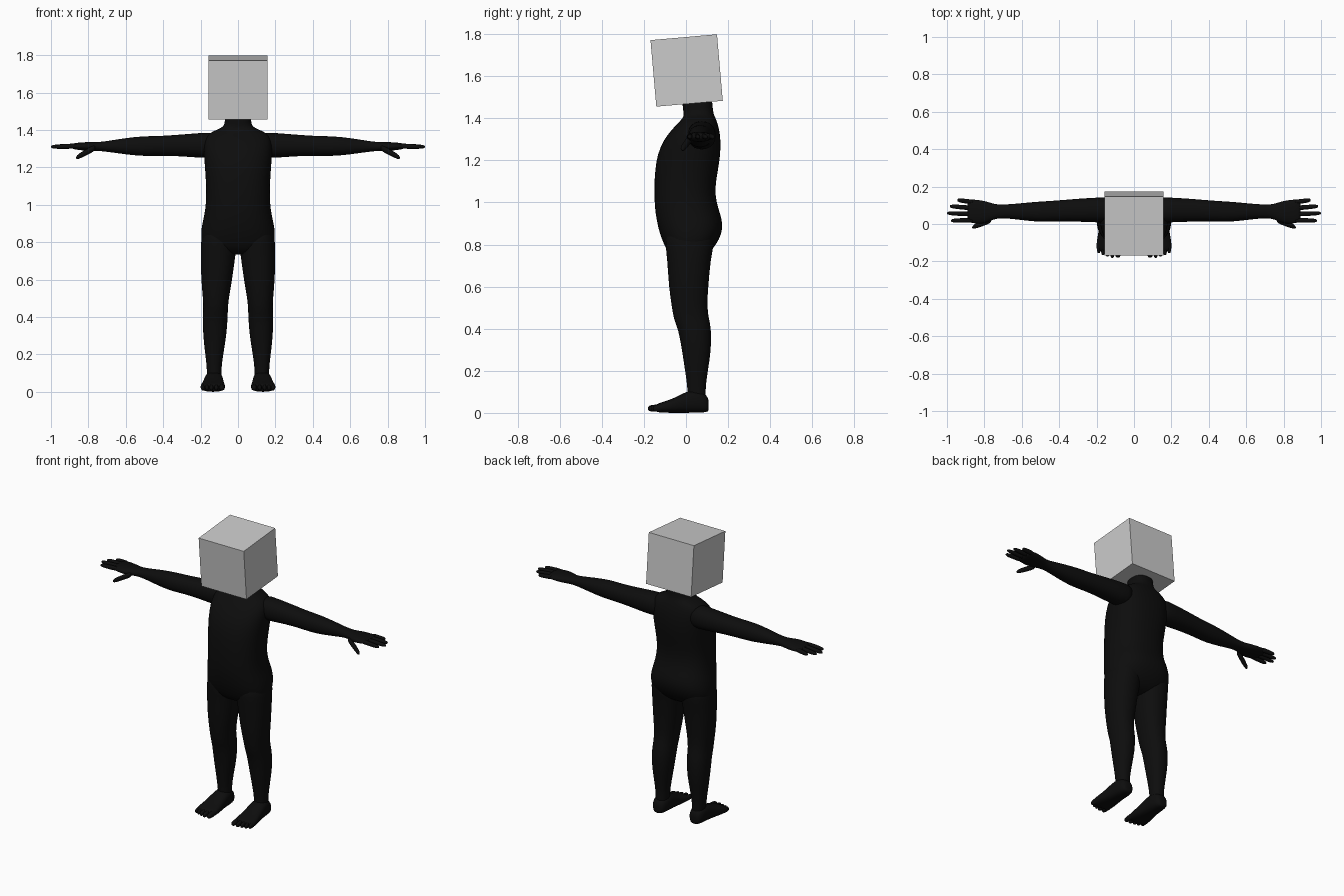
import bpy, bmesh, math
from mathutils import Vector


def material(name, rgb):
    m = bpy.data.materials.new(name)
    m.diffuse_color = (*rgb, 1)
    return m


BLACK = material("matte black", (0.004, 0.004, 0.004))
GREY = material("light grey", (0.6, 0.6, 0.6))


def loft(name, axis, rings, sides=20, mirror=True, power=2.2):
    """Skin over rounded rings (t, a0, a1, b0, b1) stacked along an axis."""
    bm = bmesh.new()
    loops = []
    for t, a0, a1, b0, b1 in rings:
        loop = []
        for i in range(sides):
            w = 2 * math.pi * i / sides
            c, s = math.cos(w), math.sin(w)
            a = (a0 + a1) / 2 + (a1 - a0) / 2 * math.copysign(abs(c) ** (2 / power), c)
            b = (b0 + b1) / 2 + (b1 - b0) / 2 * math.copysign(abs(s) ** (2 / power), s)
            co = {"x": (t, a, b), "y": (a, t, b), "z": (a, b, t)}[axis]
            loop.append(bm.verts.new(co))
        loops.append(loop)
    for lo, hi in zip(loops, loops[1:]):
        for i in range(sides):
            j = (i + 1) % sides
            bm.faces.new((lo[i], lo[j], hi[j], hi[i]))
    # Rounded end caps: a fan to a middle point
    for loop in (loops[0], loops[-1]):
        mid = bm.verts.new(sum((v.co for v in loop), Vector()) / sides)
        for i in range(sides):
            bm.faces.new((loop[i], loop[(i + 1) % sides], mid))
    bmesh.ops.recalc_face_normals(bm, faces=bm.faces)
    me = bpy.data.meshes.new(name)
    bm.to_mesh(me)
    bm.free()
    me.shade_smooth()
    me.materials.append(BLACK)
    ob = bpy.data.objects.new(name, me)
    bpy.context.collection.objects.link(ob)
    if mirror:
        ob.modifiers.new("mirror", "MIRROR").use_clip = False
    ob.modifiers.new("smooth", "SUBSURF").levels = 1
    ob.modifiers["smooth"].render_levels = 1
    return ob


def digit(name, axis, start, end, r, rz):
    """Round-tipped finger or toe from start to end."""
    k = "xyz".index(axis)
    p, q = Vector(start), Vector(end)
    side = 1 - k
    rings = []
    for f, g in ((0, 1), (0.35, 1), (0.6, 0.95), (0.85, 0.85), (0.96, 0.6), (1, 0.3)):
        c = p.lerp(q, f)
        rings.append((c[k], c[side] - r * g, c[side] + r * g, c.z - rz * g, c.z + rz * g))
    loft(name, axis, rings, sides=10, power=2)


# Torso and neck: height, half width, front, back
torso = [(0.735, 0.09, -0.05, 0.07), (0.76, 0.17, -0.085, 0.11), (0.8, 0.198, -0.105, 0.145),
         (0.85, 0.199, -0.125, 0.17), (0.9, 0.192, -0.137, 0.176), (0.95, 0.18, -0.146, 0.162),
         (1.0, 0.173, -0.15, 0.145), (1.07, 0.17, -0.152, 0.138), (1.15, 0.174, -0.148, 0.152),
         (1.23, 0.18, -0.137, 0.165), (1.3, 0.185, -0.105, 0.165), (1.35, 0.18, -0.065, 0.158),
         (1.385, 0.155, -0.03, 0.147), (1.402, 0.11, -0.015, 0.14), (1.418, 0.076, -0.01, 0.132),
         (1.45, 0.069, -0.016, 0.126), (1.5, 0.07, -0.02, 0.126)]
loft("torso", "z", [(z, -w, w, f, b) for z, w, f, b in torso], sides=28, mirror=False, power=2.4)

# Legs: height, inner, outer, front, back
loft("leg", "z", [
    (0.88, 0.01, 0.19, -0.1, 0.14), (0.8, 0.003, 0.199, -0.1, 0.135),
    (0.73, 0.013, 0.201, -0.09, 0.118), (0.6, 0.03, 0.198, -0.083, 0.107),
    (0.5, 0.049, 0.188, -0.068, 0.1), (0.44, 0.054, 0.186, -0.058, 0.112),
    (0.4, 0.054, 0.189, -0.038, 0.12), (0.3, 0.061, 0.188, -0.02, 0.121),
    (0.2, 0.079, 0.175, -0.005, 0.104), (0.1, 0.092, 0.164, 0.01, 0.09),
    (0.05, 0.085, 0.168, 0.005, 0.1)])

# Feet run from heel to the ball, then five toes
loft("foot", "y", [
    (0.108, 0.108, 0.15, 0.01, 0.06), (0.1, 0.09, 0.168, 0.003, 0.085),
    (0.06, 0.08, 0.178, 0, 0.11), (0.01, 0.078, 0.182, 0, 0.107),
    (-0.04, 0.074, 0.19, 0, 0.078), (-0.09, 0.068, 0.2, 0, 0.058),
    (-0.13, 0.069, 0.202, 0.002, 0.046), (-0.145, 0.075, 0.197, 0.007, 0.038)], power=2.6)
for i, (x, tip, r) in enumerate([(0.086, -0.18, 0.017), (0.116, -0.181, 0.013),
                                 (0.142, -0.174, 0.012), (0.166, -0.167, 0.011),
                                 (0.188, -0.156, 0.011)]):
    digit(f"toe_{i + 1}", "y", (x, -0.11, 0.025), (x, tip, 0.021), r, 0.018)

# Arms and palms: distance out, front, back, bottom, top
loft("arm", "x", [
    (0.11, 0.005, 0.145, 1.25, 1.39), (0.2, 0.008, 0.142, 1.25, 1.385),
    (0.3, 0.012, 0.136, 1.259, 1.377), (0.4, 0.014, 0.127, 1.262, 1.369),
    (0.48, 0.01, 0.122, 1.26, 1.368), (0.55, 0.014, 0.117, 1.263, 1.364),
    (0.65, 0.027, 0.107, 1.276, 1.35), (0.73, 0.034, 0.102, 1.288, 1.336),
    (0.77, 0.014, 0.115, 1.287, 1.336), (0.81, 0.0, 0.127, 1.288, 1.336),
    (0.86, 0.003, 0.132, 1.294, 1.332), (0.89, 0.008, 0.132, 1.3, 1.328)])

# Four fingers and a thumb
for name, y0, y1, tip in [("index_finger", 0.02, 0.018, 0.978), ("middle_finger", 0.053, 0.058, 1.0),
                          ("ring_finger", 0.085, 0.095, 0.985), ("little_finger", 0.117, 0.128, 0.945)]:
    digit(name, "x", (0.86, y0, 1.315), (tip, y1, 1.31), 0.0135, 0.014)
digit("thumb", "x", (0.765, 0.02, 1.305), (0.865, -0.018, 1.252), 0.016, 0.018)

# Cube head, tipped slightly forward
bpy.ops.mesh.primitive_cube_add(size=0.317, location=(0, 0.003, 1.627),
                                rotation=(math.radians(5), 0, 0))
head = bpy.context.object
head.name = "cube_head"
head.data.materials.append(GREY)
